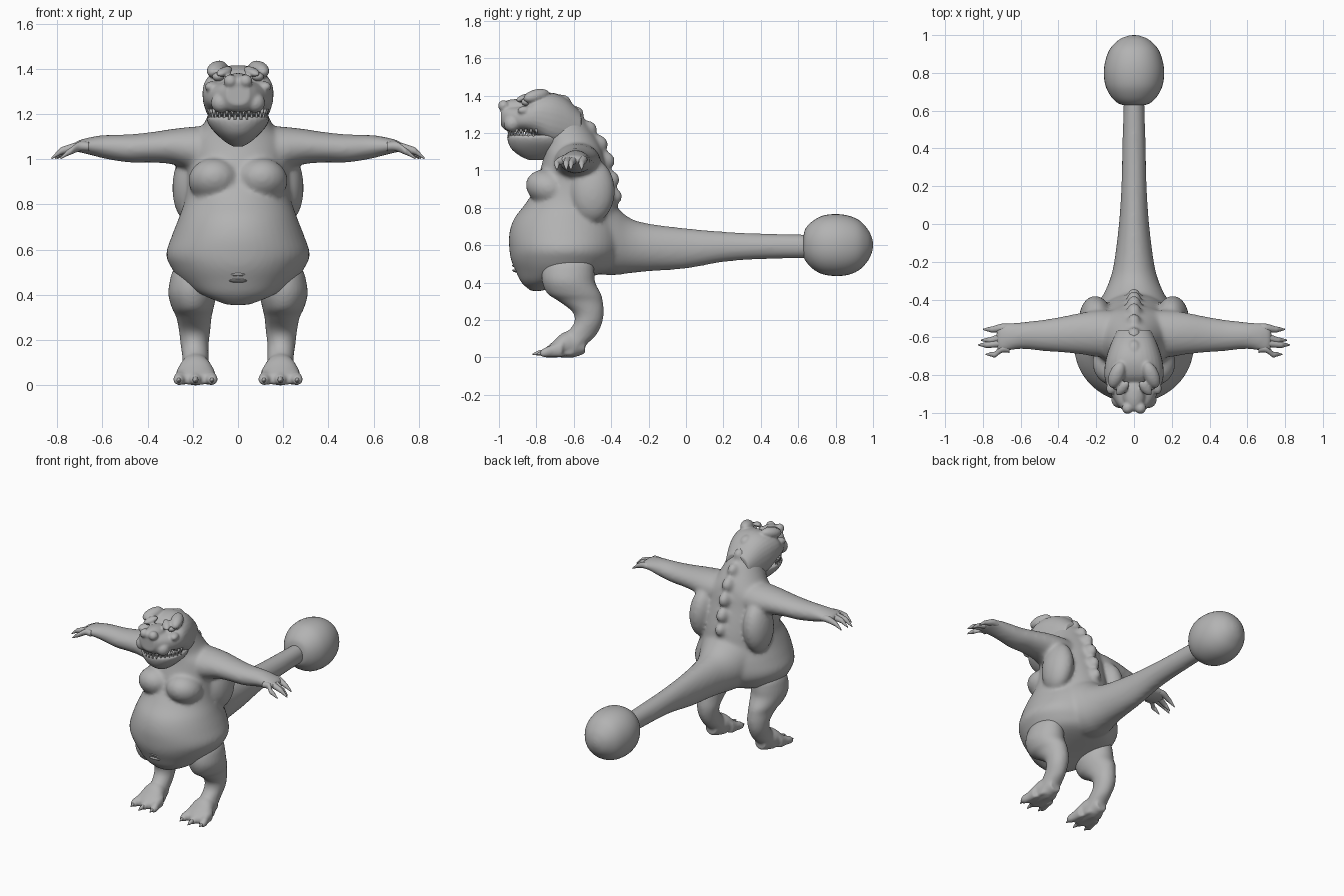
import bpy, bmesh, math
from mathutils import Matrix, Vector

skin = bpy.data.materials.new("grey_skin")
skin.diffuse_color = (0.45, 0.45, 0.45, 1)


def spline(rows, steps=5):
    """Smoothly interpolate the rows of a loft."""
    out = []
    for i in range(len(rows) - 1):
        p = [rows[max(i - 1, 0)], rows[i], rows[i + 1], rows[min(i + 2, len(rows) - 1)]]
        for k in range(steps):
            t = k / steps
            out.append([b + t * ((c - a) / 2 + t * (a - 2.5 * b + 2 * c - d / 2
                        + t * (1.5 * (b - c) + (d - a) / 2))) for a, b, c, d in zip(*p)])
    return out + [list(rows[-1])]


def loft(bm, axis, rows, side=1, power=2.0, n=32):
    """Rows: position on axis, centre and half width, then low and high edge."""
    rings = []
    for t, c, r, lo, hi in spline(rows):
        ring = []
        for k in range(n):
            a = 2 * math.pi * k / n
            ca, sa = math.cos(a), math.sin(a)
            u = c + max(r, .002) * math.copysign(abs(ca) ** (2 / power), ca)
            v = (lo + hi) / 2 + max((hi - lo) / 2, .002) * math.copysign(abs(sa) ** (2 / power), sa)
            x, y, z = {'x': (t, u, v), 'y': (u, t, v), 'z': (u, v, t)}[axis]
            ring.append(bm.verts.new((x * side, y, z)))
        rings.append(ring)
    for a, b in zip(rings, rings[1:]):
        for k in range(n):
            bm.faces.new((a[k], a[(k + 1) % n], b[(k + 1) % n], b[k]))
    bm.faces.new(rings[0])
    bm.faces.new(rings[-1])


def ball(bm, c, r, rot=(0, 0, 0), side=1):
    m = Matrix.Translation((c[0] * side, c[1], c[2]))
    for ang, ax in zip(rot, 'XYZ'):
        m = m @ Matrix.Rotation(math.radians(ang * (1 if ax == 'X' else side)), 4, ax)
    bmesh.ops.create_uvsphere(bm, u_segments=24, v_segments=16, radius=1,
                              matrix=m @ Matrix.Diagonal((*r, 1)))


def finish(bm, name, voxel=0, smooth=0):
    bmesh.ops.recalc_face_normals(bm, faces=bm.faces)
    me = bpy.data.meshes.new(name)
    bm.to_mesh(me)
    bm.free()
    me.materials.append(skin)
    me.polygons.foreach_set("use_smooth", [True] * len(me.polygons))
    ob = bpy.data.objects.new(name, me)
    bpy.context.collection.objects.link(ob)
    if voxel:
        m = ob.modifiers.new("blend", 'REMESH')
        m.mode, m.voxel_size, m.use_smooth_shade = 'VOXEL', voxel, True
        m = ob.modifiers.new("soften", 'SMOOTH')
        m.factor, m.iterations = 0.5, smooth
    return ob


# torso with neck
bm = bmesh.new()
loft(bm, 'z', [(.355, 0, .05, -.83, -.77), (.40, 0, .16, -.88, -.63), (.46, 0, .25, -.91, -.42),
               (.52, 0, .295, -.935, -.36), (.58, 0, .318, -.945, -.34), (.66, 0, .293, -.945, -.34),
               (.74, 0, .262, -.92, -.36), (.82, 0, .235, -.86, -.37), (.90, 0, .225, -.81, -.39),
               (1.0, 0, .22, -.78, -.42), (1.08, 0, .21, -.76, -.44), (1.14, 0, .16, -.76, -.46),
               (1.22, 0, .125, -.78, -.51), (1.32, 0, .10, -.78, -.58)], n=48)
# tail
loft(bm, 'y', [(-.56, 0, .22, .48, .92), (-.46, 0, .20, .445, .88), (-.38, 0, .165, .44, .81),
               (-.30, 0, .13, .45, .745), (-.2, 0, .105, .46, .715), (0, 0, .08, .475, .69),
               (.2, 0, .067, .51, .672), (.4, 0, .062, .525, .662), (.66, 0, .055, .53, .657)])
# ridge of bumps down the spine
for y, z, r in ((-.59, 1.30, .045), (-.52, 1.22, .045), (-.468, 1.14, .05),
                (-.43, 1.05, .05), (-.405, .95, .05), (-.385, .86, .045)):
    ball(bm, (0, y, z), (r * .8, r, r * 1.0))
for s in (-1, 1):
    # sagging chest and back folds
    ball(bm, (.105, -.735, .905), (.115, .125, .095), (-20, 0, 0), s)
    ball(bm, (.205, -.50, .89), (.085, .12, .17), (0, -4, 0), s)
    # shoulder and arm
    loft(bm, 'x', [(.08, -.58, .12, .93, 1.15), (.18, -.58, .125, .94, 1.145), (.28, -.58, .11, .975, 1.135),
                   (.38, -.585, .095, .985, 1.12), (.48, -.59, .083, .985, 1.11), (.58, -.59, .072, 1.0, 1.107),
                   (.64, -.595, .072, 1.015, 1.10), (.70, -.605, .076, 1.03, 1.085), (.73, -.61, .06, 1.035, 1.07)], s)
finish(bm, "body", .012, 8)

# clawed fingers
for s, label in ((-1, "right"), (1, "left")):
    bm = bmesh.new()
    for y0, y1, tip in ((-.55, -.558, .80), (-.60, -.615, .81), (-.63, -.64, .825), (-.66, -.69, .785)):
        loft(bm, 'x', [(.66, y0, .022, 1.035, 1.075), (.70, y0, .022, 1.035, 1.078),
                       (tip - .05, y1, .016, 1.022, 1.055), (tip - .03, y1, .012, 1.014, 1.04),
                       (tip, y1, .003, 1.0, 1.008)], s, n=12)
    finish(bm, label + "_fingers")

    # leg and foot
    bm = bmesh.new()
    loft(bm, 'z', [(.55, .19, .05, -.68, -.56), (.51, .195, .09, -.75, -.50), (.46, .20, .102, -.77, -.49),
                   (.40, .202, .106, -.768, -.485), (.34, .20, .092, -.74, -.455), (.30, .195, .078, -.68, -.445),
                   (.24, .192, .069, -.605, -.44), (.18, .192, .062, -.60, -.45), (.12, .188, .058, -.65, -.48),
                   (.07, .188, .06, -.68, -.53), (.01, .188, .06, -.69, -.58)], s)
    loft(bm, 'y', [(-.54, .188, .04, .02, .10), (-.60, .188, .06, .0, .14), (-.66, .188, .075, 0, .13),
                   (-.71, .188, .08, 0, .085), (-.75, .188, .07, 0, .05)], s)
    for x0, x1 in ((.125, .115), (.188, .188), (.25, .262)):
        loft(bm, 'y', [(-.66, x0, .024, 0, .09), (-.71, x0, .028, 0, .07),
                       (-.755, x1, .026, 0, .052), (-.78, x1, .016, .005, .035)], s, n=16)
    finish(bm, label + "_leg", .009, 5)

    # toe claws
    bm = bmesh.new()
    for x, y in ((.115, -.80), (.188, -.82), (.262, -.80)):
        loft(bm, 'y', [(y + .06, x, .014, .008, .042), (y + .03, x, .011, .01, .036),
                       (y, x, .002, .014, .02)], s, n=12)
    finish(bm, label + "_toe_claws")

# club at the tail end
bm = bmesh.new()
loft(bm, 'y', [(.628, 0, .05, .54, .65), (.64, 0, .085, .515, .69), (.675, 0, .122, .475, .727),
               (.73, 0, .15, .445, .757), (.80, 0, .16, .435, .766), (.87, 0, .15, .442, .757),
               (.93, 0, .125, .47, .73), (.975, 0, .08, .52, .68), (.995, 0, .035, .565, .635),
               (1.0, 0, .004, .597, .603)], power=2.1, n=40)
finish(bm, "tail_club")

# skull and upper jaw
bm = bmesh.new()
loft(bm, 'y', [(-.99, 0, .05, 1.24, 1.34), (-.96, 0, .085, 1.212, 1.345), (-.91, 0, .118, 1.208, 1.345),
               (-.86, 0, .142, 1.205, 1.352), (-.80, 0, .157, 1.18, 1.40), (-.72, 0, .150, 1.13, 1.415),
               (-.64, 0, .125, 1.12, 1.385), (-.56, 0, .09, 1.13, 1.31)], power=2.4)
ball(bm, (0, -.89, 1.33), (.062, .105, .05), (-6, 0, 0))
ball(bm, (0, -.67, 1.365), (.04, .055, .04))
for s in (-1, 1):
    ball(bm, (.034, -.975, 1.345), (.03, .03, .03), (0, 0, 0), s)       # nostril
    ball(bm, (.092, -.80, 1.397), (.04, .075, .036), (14, 0, 22), s)    # brow
    ball(bm, (.06, -.87, 1.388), (.025, .05, .017), (24, 0, 38), s)     # frown
    ball(bm, (.11, -.855, 1.32), (.032, .05, .025), (0, 0, 30), s)      # cheek
    ball(bm, (.075, -.93, 1.25), (.045, .045, .045), (0, 0, 30), s)     # lip
finish(bm, "skull", .007, 4)

# lower jaw
bm = bmesh.new()
loft(bm, 'z', [(1.055, 0, .02, -.84, -.76), (1.075, 0, .055, -.885, -.70), (1.11, 0, .095, -.93, -.66),
               (1.145, 0, .125, -.95, -.64), (1.175, 0, .138, -.955, -.64), (1.188, 0, .132, -.95, -.64)],
     power=2.2)
finish(bm, "lower_jaw", .008, 3)

# eyes
for s, label in ((-1, "right"), (1, "left")):
    bm = bmesh.new()
    ball(bm, (.088, -.855, 1.365), (.026, .026, .02), side=s)
    finish(bm, label + "_eye")

# teeth in two rows around the mouth
bm = bmesh.new()
for i in range(33):
    a = math.pi * (i / 32 - .5)
    up = i % 2
    c = Vector((.128 * math.sin(a), -.80 - .148 * math.cos(a), 1.192 if up else 1.205))
    bmesh.ops.create_cone(bm, cap_ends=True, segments=8, radius1=.009, radius2=.002, depth=.034,
                          matrix=Matrix.Translation(c) @ Matrix.Rotation(0 if up else math.pi, 4, 'X'))
finish(bm, "teeth")

# fold in the lower belly
bm = bmesh.new()
for z, h in ((.488, .009), (.462, .008)):
    ball(bm, (0, -.908, z), (.04, .022, h), (-10, 0, 0))
finish(bm, "belly_fold")
